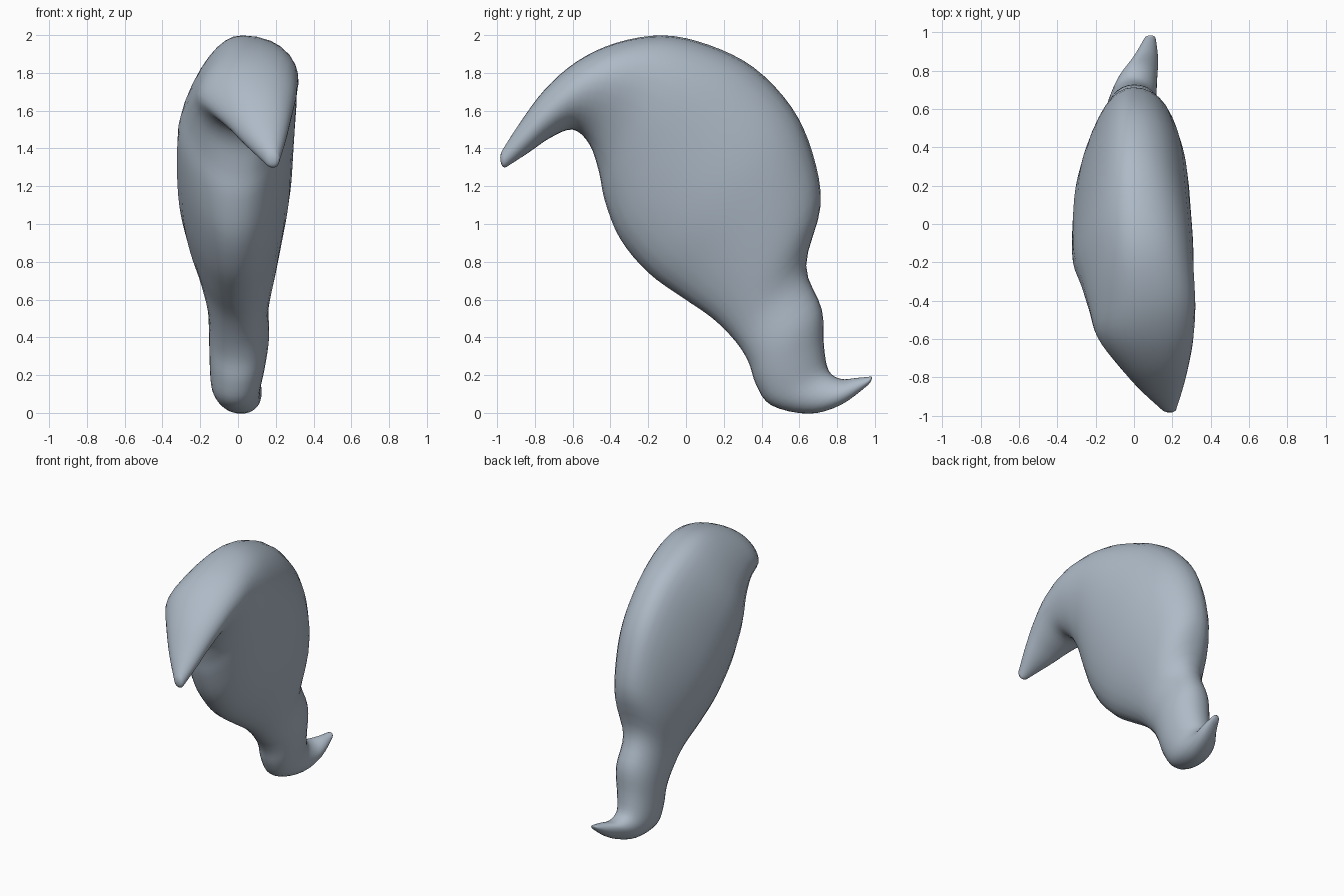
import bpy, bmesh, math
from mathutils import Vector

if "Cube" in bpy.data.objects:
    bpy.data.objects.remove(bpy.data.objects["Cube"])

# Cross-sections from head tip to tail tip:
# outer edge (y, z), inner edge (y, z), x centre, half width, taper of right side, taper of left side
SECTIONS = [
    (-0.972, 1.392, -0.950, 1.302, 0.18, 0.042, 0.0, 0.0),
    (-0.88, 1.535, -0.83, 1.38, 0.14, 0.116, 0.0, 0.0),
    (-0.75, 1.71, -0.72, 1.455, 0.10, 0.186, 0.0, -0.05),
    (-0.58, 1.86, -0.60, 1.50, 0.06, 0.256, 0.08, -0.15),
    (-0.37, 1.96, -0.51, 1.42, 0.045, 0.285, 0.26, -0.25),
    (-0.12, 2.00, -0.46, 1.27, 0.02, 0.302, 0.28, -0.3),
    (0.12, 1.95, -0.43, 1.12, -0.003, 0.322, 0.22, -0.33),
    (0.36, 1.83, -0.35, 0.92, -0.013, 0.318, 0.15, -0.34),
    (0.56, 1.62, -0.20, 0.74, -0.015, 0.303, 0.12, -0.34),
    (0.67, 1.38, -0.02, 0.61, -0.013, 0.265, 0.1, -0.28),
    (0.715, 1.10, 0.14, 0.50, -0.003, 0.212, 0.05, -0.15),
    (0.635, 0.78, 0.26, 0.38, 0.0, 0.163, 0.0, 0.0),
    (0.72, 0.55, 0.33, 0.27, 0.006, 0.160, 0.0, 0.0),
    (0.73, 0.36, 0.37, 0.15, -0.003, 0.147, 0.0, 0.0),
    (0.755, 0.225, 0.45, 0.04, -0.01, 0.128, 0.0, 0.0),
    (0.82, 0.18, 0.65, -0.005, 0.016, 0.104, 0.0, 0.0),
    (0.90, 0.185, 0.82, 0.042, 0.060, 0.066, 0.0, 0.0),
    (0.975, 0.192, 0.955, 0.14, 0.083, 0.031, 0.0, 0.0),
]
SIDES, STEPS = 32, 4


def catmull(a, b, c, d, t):
    return [0.5 * (2 * q + (r - p) * t + (2 * p - 5 * q + 4 * r - s) * t * t
                   + (3 * q - p - 3 * r + s) * t ** 3) for p, q, r, s in zip(a, b, c, d)]


def smooth_sections(rows):
    last = len(rows) - 1
    out = []
    for i in range(last):
        a, d = rows[max(i - 1, 0)], rows[min(i + 2, last)]
        out += [catmull(a, rows[i], rows[i + 1], d, k / STEPS) for k in range(STEPS)]
    return out + [list(rows[-1])]


def ring_points(row):
    oy, oz, iy, iz, cx, w, right, left = row
    outer, inner = Vector((cx, oy, oz)), Vector((cx, iy, iz))
    mid, half = (outer + inner) / 2, (outer - inner) / 2
    pts = []
    for k in range(SIDES):
        a = 2 * math.pi * k / SIDES
        c, s = math.cos(a), math.sin(a)
        # The left side is widest a little inside the middle and thins both ways
        scale = 1 + right * (c - 0.25) if s > 0 else 1 + left * (math.hypot(c + 0.2, 0.15) - 0.15)
        x = math.copysign(abs(s) ** 0.92, s) * w * scale
        pts.append(mid + half * c + Vector((x, 0, 0)))
    return pts


# Body: curved horn-like head, broad torso and upturned tail in one skin
rings = [ring_points(r) for r in smooth_sections(SECTIONS)]


def centre(ring):
    return sum(ring, Vector()) / SIDES


def dome(ring, direction, length):
    c = centre(ring)
    return [[c + (p - c) * math.cos(a) + direction * length * math.sin(a) for p in ring]
            for a in (math.radians(30), math.radians(60), math.radians(82))]


head_dir = (centre(rings[0]) - centre(rings[3])).normalized()
tail_dir = (centre(rings[-1]) - centre(rings[-4])).normalized()
rings = dome(rings[0], head_dir, 0.03)[::-1] + rings + dome(rings[-1], tail_dir, 0.02)

bm = bmesh.new()
loops = [[bm.verts.new(p) for p in ring] for ring in rings]
for r0, r1 in zip(loops, loops[1:]):
    for k in range(SIDES):
        n = (k + 1) % SIDES
        bm.faces.new((r0[k], r0[n], r1[n], r1[k]))
bm.faces.new(loops[0])
bm.faces.new(loops[-1])
bmesh.ops.smooth_vert(bm, verts=bm.verts, factor=0.3,
                      use_axis_x=True, use_axis_y=True, use_axis_z=True)
bmesh.ops.recalc_face_normals(bm, faces=bm.faces)
mesh = bpy.data.meshes.new("curved_body")
bm.to_mesh(mesh)
bm.free()
mesh.shade_smooth()
body = bpy.data.objects.new("curved_body", mesh)
bpy.context.collection.objects.link(body)

# Blue-grey skin colour
skin = bpy.data.materials.new("blue_grey")
skin.diffuse_color = (0.42, 0.49, 0.57, 1)
skin.use_nodes = True
skin.node_tree.nodes["Principled BSDF"].inputs["Base Color"].default_value = skin.diffuse_color
mesh.materials.append(skin)
